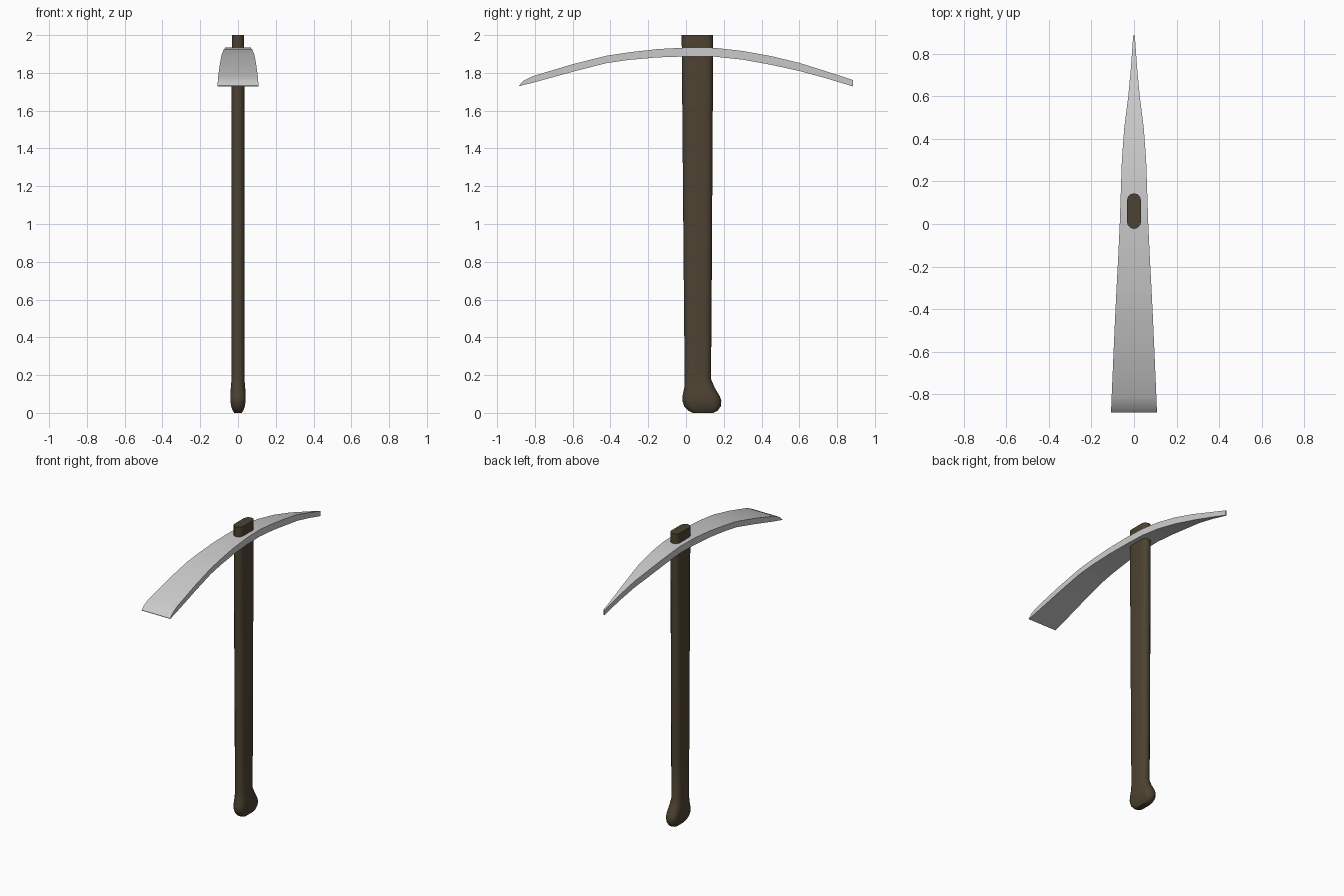
import bpy, math
from math import radians

if "Cube" in bpy.data.objects:
    bpy.data.objects.remove(bpy.data.objects["Cube"])


def loft(name, rings, angle):
    """Skin a list of equal-length point rings and cap both ends."""
    n = len(rings[0])
    verts = [p for ring in rings for p in ring]
    faces = [(i * n + j, i * n + (j + 1) % n, (i + 1) * n + (j + 1) % n, (i + 1) * n + j)
             for i in range(len(rings) - 1) for j in range(n)]
    last = (len(rings) - 1) * n
    faces += [tuple(reversed(range(n))), tuple(range(last, last + n))]
    mesh = bpy.data.meshes.new(name)
    mesh.from_pydata(verts, [], faces)
    mesh.update()
    obj = bpy.data.objects.new(name, mesh)
    bpy.context.collection.objects.link(obj)
    bpy.ops.object.select_all(action='DESELECT')
    obj.select_set(True)
    bpy.context.view_layer.objects.active = obj
    bpy.ops.object.shade_smooth_by_angle(angle=radians(angle))
    return obj


def stadium(z, y0, y1, hx, steps=6):
    """Flat-sided oval ring with rounded front and back ends."""
    pts = []
    for centre, start in ((y1 - hx, 0), (y0 + hx, 180)):
        for k in range(steps + 1):
            a = radians(start + 180 * k / steps)
            pts.append((hx * math.cos(a), centre + hx * math.sin(a), z))
    return pts


# Handle: swollen grip at the foot, slight taper up through the head
handle = loft("handle", [stadium(*r) for r in (
    (0.00, 0.035, 0.145, 0.020), (0.012, 0.012, 0.168, 0.028),
    (0.035, -0.010, 0.184, 0.036), (0.065, -0.020, 0.187, 0.041),
    (0.09, -0.018, 0.178, 0.041), (0.135, -0.009, 0.151, 0.038),
    (0.18, -0.007, 0.132, 0.034), (0.48, -0.010, 0.135, 0.034),
    (2.00, -0.023, 0.144, 0.033))], 40)
wood = bpy.data.materials.new("wood")
wood.diffuse_color = (0.075, 0.055, 0.032, 1)
wood.use_nodes = True
wood.node_tree.nodes["Principled BSDF"].inputs["Base Color"].default_value = wood.diffuse_color
handle.data.materials.append(wood)

# Head: curved blade, wide chisel at the front and narrow point at the back
# each station: y, bottom z, top z, half width
stations = (
    (-0.885, 1.729, 1.732, 0.108), (-0.860, 1.736, 1.758, 0.107),
    (-0.810, 1.748, 1.783, 0.105), (-0.600, 1.806, 1.846, 0.096),
    (-0.420, 1.852, 1.891, 0.088), (-0.300, 1.869, 1.909, 0.082),
    (-0.150, 1.882, 1.926, 0.074), (0.000, 1.887, 1.934, 0.067),
    (0.150, 1.886, 1.933, 0.062), (0.300, 1.870, 1.916, 0.057),
    (0.450, 1.843, 1.889, 0.046), (0.600, 1.810, 1.853, 0.027),
    (0.740, 1.772, 1.809, 0.014), (0.885, 1.728, 1.762, 0.004))
loft("pick_head", [[(-w, y, b), (-w, y, t), (w, y, t), (w, y, b)]
                   for y, b, t, w in stations], 35)
